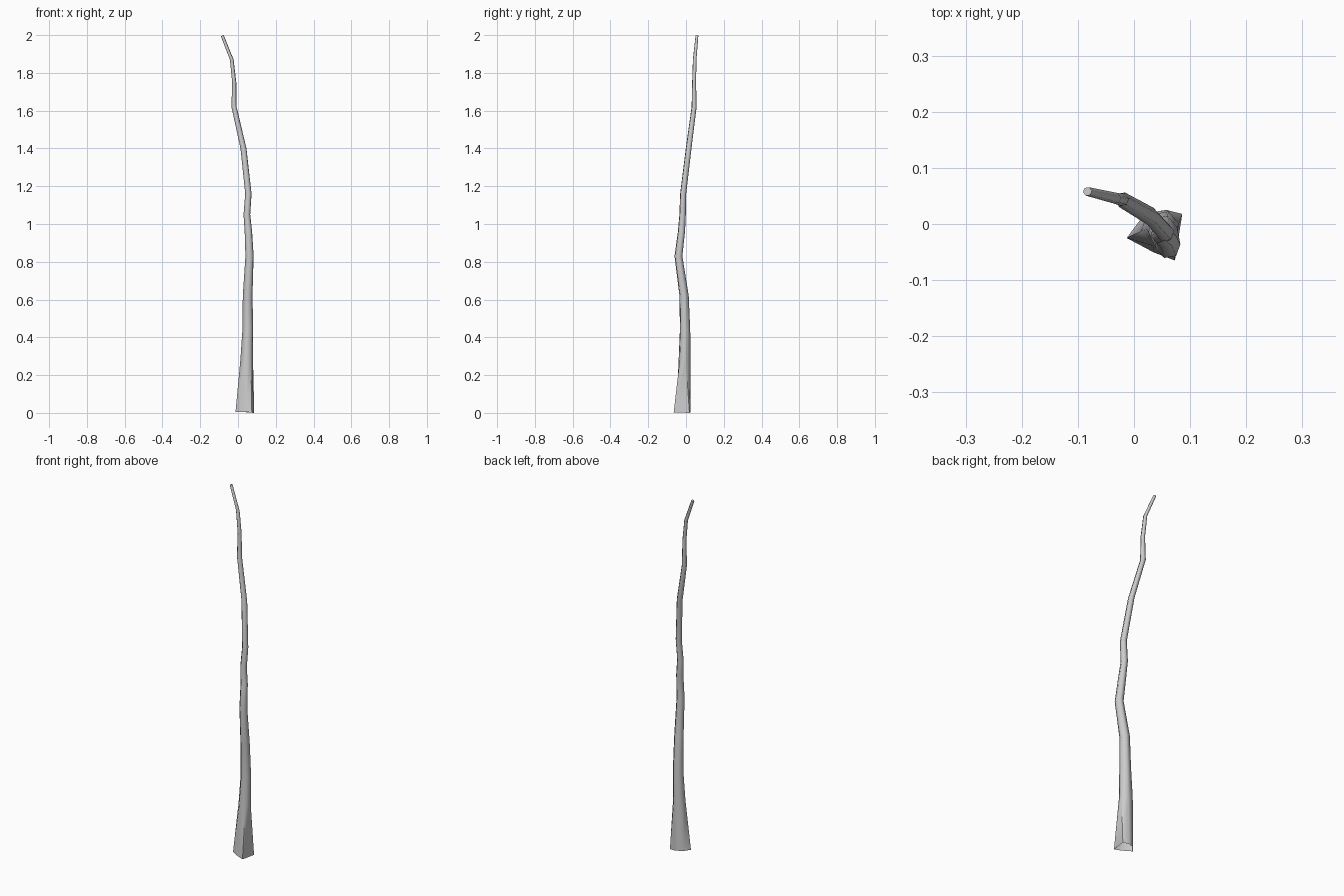
import bpy, bmesh, math

if "Cube" in bpy.data.objects:
    bpy.data.objects.remove(bpy.data.objects["Cube"])

SIDES = 6

# Centre line of the stick: x, y, z, radius
path = [
    (0.046, -0.007, 0.28, 0.034),
    (0.052, -0.005, 0.44, 0.029),
    (0.051, -0.010, 0.62, 0.026),
    (0.061, -0.040, 0.83, 0.022),
    (0.055, -0.024, 0.96, 0.020),
    (0.047, -0.018, 1.05, 0.018),
    (0.055, -0.015, 1.16, 0.017),
    (0.029, 0.014, 1.40, 0.016),
    (-0.021, 0.043, 1.62, 0.014),
    (-0.020, 0.043, 1.75, 0.011),
    (-0.033, 0.046, 1.87, 0.010),
    (-0.083, 0.058, 1.997, 0.008),
]

# Uneven flared foot, open underneath
foot = [(-0.013, -0.025, 0.006), (0.036, -0.051, 0.004), (0.073, -0.065, 0.003),
        (0.086, 0.018, 0.0), (0.050, 0.024, 0.003), (0.010, 0.006, 0.005)]

bm = bmesh.new()
rings = [[bm.verts.new(p) for p in foot]]
for x, y, z, r in path:
    ring = []
    for i in range(SIDES):
        a = math.radians(190 + i * 360 / SIDES)
        ring.append(bm.verts.new((x + r * math.cos(a), y + r * math.sin(a), z)))
    rings.append(ring)

# Skin neighbouring rings
for low, high in zip(rings, rings[1:]):
    for i in range(SIDES):
        j = (i + 1) % SIDES
        bm.faces.new((low[i], low[j], high[j], high[i]))

# Tip, slightly tilted
for v in rings[-1]:
    v.co.z += 0.3 * (v.co.x + 0.083)
bm.faces.new(rings[-1])
for f in bm.faces:
    f.smooth = True

mesh = bpy.data.meshes.new("crooked_stick")
bm.to_mesh(mesh)
bm.free()
stick = bpy.data.objects.new("crooked_stick", mesh)
bpy.context.collection.objects.link(stick)

# Smooth sides, crisp tip
bpy.context.view_layer.objects.active = stick
stick.select_set(True)
bpy.ops.object.shade_smooth_by_angle(angle=math.radians(65))
